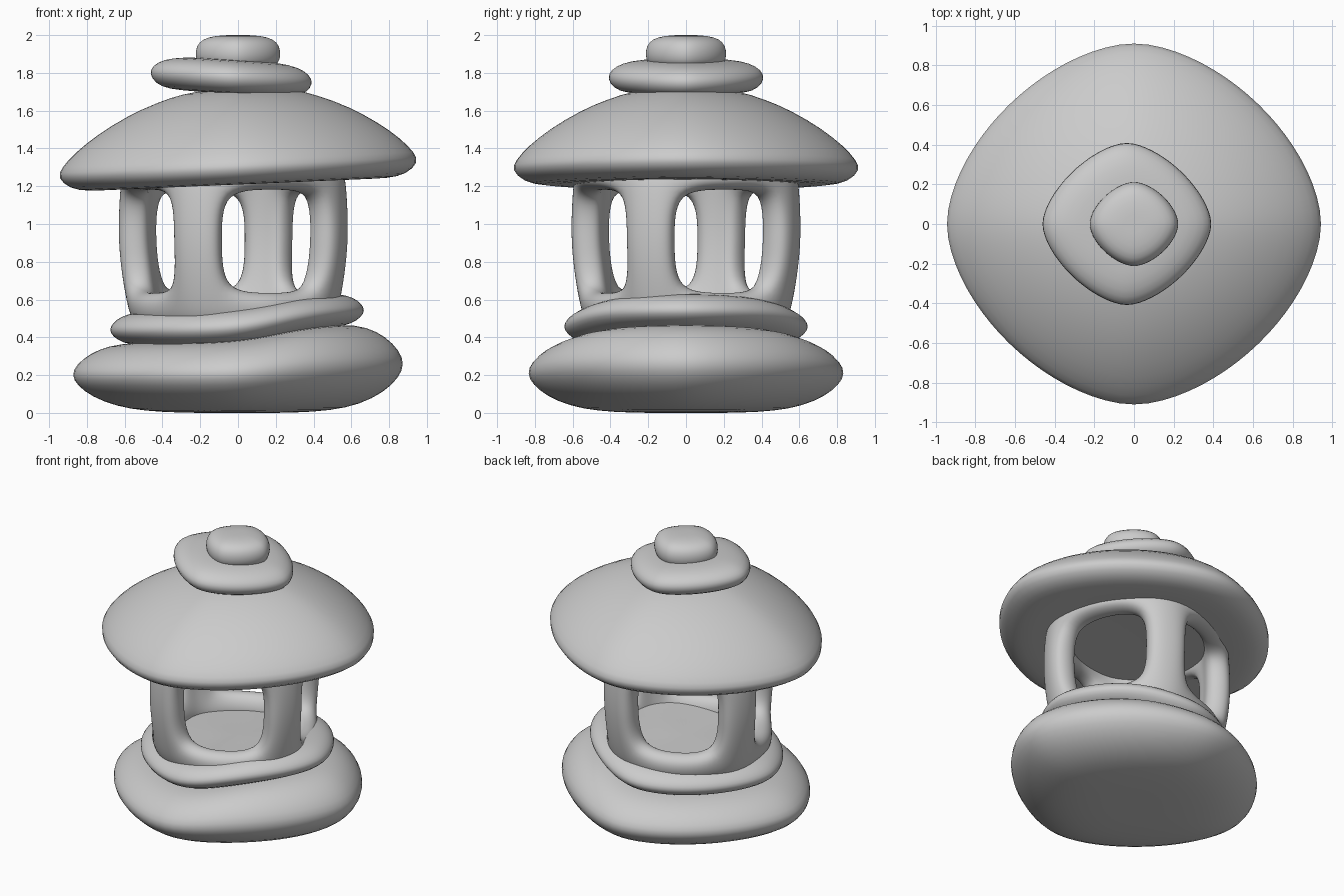
import bpy, bmesh
from math import sin, cos, tanh, radians, pi

if "Cube" in bpy.data.objects:
    bpy.data.objects.remove(bpy.data.objects["Cube"])

SEGS = 40


def diamond(a, p):
    # radius of a rounded diamond with its corners on the axes
    return (abs(cos(a)) ** p + abs(sin(a)) ** p) ** (-1 / p)


def finish(name, bm, thickness=0, levels=1):
    bmesh.ops.recalc_face_normals(bm, faces=bm.faces)
    me = bpy.data.meshes.new(name)
    bm.to_mesh(me)
    bm.free()
    me.shade_smooth()
    ob = bpy.data.objects.new(name, me)
    bpy.context.collection.objects.link(ob)
    if thickness:
        sol = ob.modifiers.new("Thickness", "SOLIDIFY")
        sol.thickness, sol.offset = thickness, 0
    sub = ob.modifiers.new("Smooth", "SUBSURF")
    sub.levels = sub.render_levels = levels
    return ob


def stone(name, profile, p, y_scale, x0=0, warp=lambda x, z: 0):
    # lathe a profile around a rounded-diamond plan, closed by centre points
    bm = bmesh.new()

    def vert(x, y, z):
        return bm.verts.new((x + x0, y, z + warp(x, z)))

    rings = []
    for r, z in profile[1:-1]:
        rings.append([vert(r * diamond(a, p) * cos(a),
                           r * diamond(a, p) * sin(a) * y_scale, z)
                      for a in (2 * pi * i / SEGS for i in range(SEGS))])
    low, high = vert(0, 0, profile[0][1]), vert(0, 0, profile[-1][1])
    for i in range(SEGS):
        j = (i + 1) % SEGS
        for a, b in zip(rings, rings[1:]):
            bm.faces.new((a[i], a[j], b[j], b[i]))
        bm.faces.new((low, rings[0][j], rings[0][i]))
        bm.faces.new((high, rings[-1][i], rings[-1][j]))
    return finish(name, bm)


def swell(x):
    # the lower stones rise in a wave towards the right
    return 0.053 * (1 + tanh(4 * (x - 0.22)))


# Base and step stones
stone("base_stone",
      [(0, 0), (.3, 0), (.5, .01), (.65, .035), (.78, .085), (.86, .145), (.89, .2),
       (.865, .255), (.79, .315), (.69, .355), (.56, .372), (.3, .378), (0, .378)],
      1.63, .955, 0, lambda x, z: swell(x) * z / .37)
stone("step_stone",
      [(0, .35), (.3, .35), (.52, .352), (.61, .37), (.665, .405), (.683, .44), (.665, .475),
       (.62, .51), (.55, .53), (.48, .537), (.3, .537), (0, .537)],
      1.68, .96, -.005, lambda x, z: swell(x))

# Lantern house: four bent posts around four rounded openings
rows = [(.45, .46), (.64, .52), (.91, .56), (1.18, .545), (1.29, .52)]
steps = [-14, 0, 14, 45]
turn = radians(-20)
bm = bmesh.new()
grid = []
for z, r in rows:
    ring = []
    for q in range(4):
        for s in steps:
            a = radians(90 * q + s)
            d = r * diamond(a, 1.75) * (1.04 if s == 45 else 1)
            ring.append(bm.verts.new((d * cos(a + turn) - .025, d * sin(a + turn), z)))
    grid.append(ring)
n = len(grid[0])
for k in range(len(rows) - 1):
    for i in range(n):
        if k in (1, 2) and i % 4 >= 2:
            continue
        j = (i + 1) % n
        bm.faces.new((grid[k][i], grid[k][j], grid[k + 1][j], grid[k + 1][i]))
finish("lantern_house", bm, .17, 3)

# Roof
stone("roof",
      [(0, 1.22), (.4, 1.217), (.65, 1.21), (.8, 1.207), (.9, 1.225), (.965, 1.285),
       (.945, 1.335), (.87, 1.415), (.75, 1.505), (.59, 1.597), (.43, 1.662), (.29, 1.703),
       (.15, 1.715), (0, 1.72)],
      1.67, .965, 0, lambda x, z: .043 * x)

# Cap stone and finial
stone("cap_stone",
      [(0, 1.69), (.2, 1.69), (.34, 1.695), (.405, 1.72), (.44, 1.77), (.42, 1.815),
       (.36, 1.85), (.26, 1.868), (.13, 1.87), (0, 1.87)],
      1.55, .96, -.036, lambda x, z: -.06 * x)
stone("finial_stone",
      [(0, 1.82), (.12, 1.82), (.2, 1.83), (.225, 1.87), (.228, 1.92), (.208, 1.965),
       (.16, 1.99), (.08, 2.0), (0, 2.0)],
      1.63, .95)
